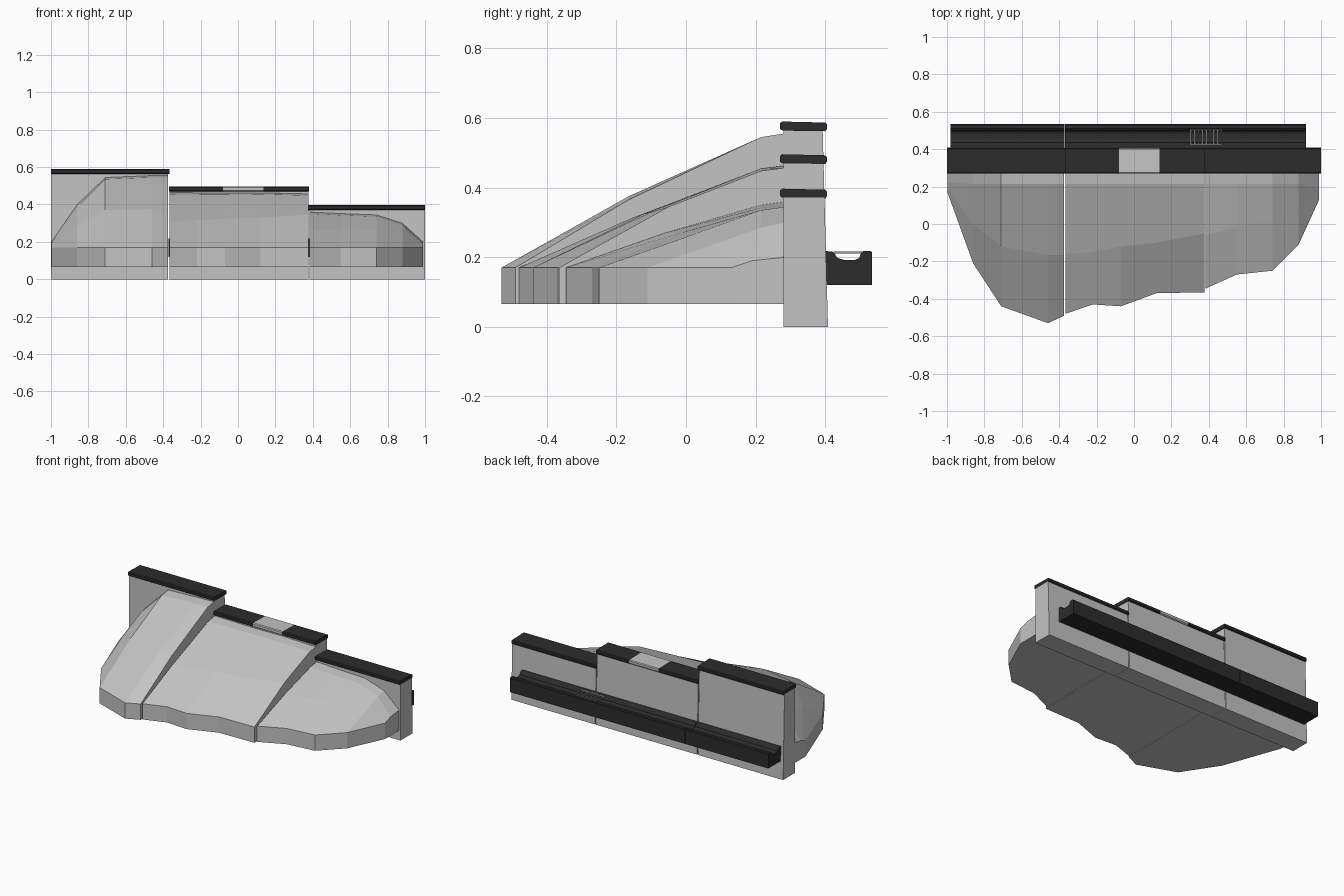
import bpy, bmesh, math


def material(name, v):
    m = bpy.data.materials.new(name)
    m.diffuse_color = (v, v, v, 1)
    return m


CONCRETE = material("light grey concrete", 0.55)
DARK = material("dark grey rubber", 0.025)
STEEL = material("grate steel", 0.35)


def make(name, verts, faces, mat):
    bm = bmesh.new()
    vs = [bm.verts.new(v) for v in verts]
    for f in faces:
        bm.faces.new([vs[i] for i in f])
    bmesh.ops.remove_doubles(bm, verts=bm.verts, dist=0.0002)
    bmesh.ops.recalc_face_normals(bm, faces=bm.faces)
    me = bpy.data.meshes.new(name)
    bm.to_mesh(me)
    bm.free()
    me.materials.append(mat)
    ob = bpy.data.objects.new(name, me)
    bpy.context.collection.objects.link(ob)
    return ob


def loft(name, rings, mat):
    """Skin a row of equal-length closed rings and cap both ends."""
    n = len(rings[0])
    verts = [p for r in rings for p in r]
    faces = [(k * n + i, k * n + (i + 1) % n, (k + 1) * n + (i + 1) % n, (k + 1) * n + i)
             for k in range(len(rings) - 1) for i in range(n)]
    faces += [tuple(range(n)), tuple(range(len(verts) - n, len(verts)))]
    return make(name, verts, faces, mat)


def extrude_x(name, profile, x0, x1, mat):
    return loft(name, [[(x, y, z) for y, z in profile] for x in (x0, x1)], mat)


GAP = 0.003
# section name, x start, x end, wall top height
SECTIONS = [("left", -1.0, -0.37, 0.565),
            ("middle", -0.37, 0.38, 0.47),
            ("right", 0.38, 1.0, 0.372)]

# stepped wall, back face leaning slightly
for name, x0, x1, top in SECTIONS:
    a = x0 + (GAP if x0 > -1 else 0)
    b = x1 - (GAP if x1 < 1 else 0)
    back = 0.408 - 0.027 * top
    extrude_x(name + "_wall", [(0.28, 0), (0.408, 0), (back, top), (0.28, top)], a, b, CONCRETE)


# coping strips with softened edges
def coping(name, x0, x1, z, mat):
    prof = [(0.277, z), (0.4, z - 0.002), (0.405, z + 0.004), (0.405, z + 0.018),
            (0.4, z + 0.023), (0.276, z + 0.026), (0.27, z + 0.021), (0.27, z + 0.005)]
    extrude_x(name, prof, x0, x1, mat)


coping("left_coping", -1, -0.367, 0.564, DARK)
coping("middle_coping_a", -0.37, -0.08, 0.47, DARK)
coping("middle_coping_light", -0.08, 0.135, 0.47, CONCRETE)
coping("middle_coping_b", 0.135, 0.38, 0.47, DARK)
coping("right_coping", 0.377, 1, 0.371, DARK)

# sloping banks; each column is x, front y, mid y, mid z, shoulder y, shoulder z, wall z
BANKS = {
    "left": [(-0.998, 0.17, 0.19, 0.178, 0.22, 0.19, 0.20),
             (-0.86, -0.21, 0.0, 0.29, 0.215, 0.385, 0.40),
             (-0.71, -0.44, -0.12, 0.37, 0.215, 0.535, 0.545),
             (-0.46, -0.53, -0.165, 0.375, 0.215, 0.545, 0.555),
             (-0.373, -0.49, -0.165, 0.365, 0.215, 0.545, 0.556)],
    "middle": [(-0.367, -0.48, -0.16, 0.31, 0.215, 0.455, 0.465),
               (-0.22, -0.43, -0.15, 0.315, 0.215, 0.453, 0.463),
               (-0.07, -0.44, -0.12, 0.325, 0.215, 0.453, 0.461),
               (0.12, -0.37, -0.10, 0.33, 0.215, 0.455, 0.463),
               (0.377, -0.365, -0.05, 0.345, 0.215, 0.448, 0.457)],
    "right": [(0.383, -0.345, -0.06, 0.27, 0.215, 0.35, 0.36),
              (0.55, -0.27, -0.015, 0.27, 0.215, 0.342, 0.352),
              (0.74, -0.25, 0.02, 0.265, 0.215, 0.335, 0.345),
              (0.88, -0.11, 0.06, 0.23, 0.215, 0.285, 0.30),
              (0.99, 0.13, 0.16, 0.18, 0.19, 0.19, 0.20)],
}
for name, cols in BANKS.items():
    rings = [[(x, 0.285, 0.065), (x, fy, 0.065), (x, fy, 0.17), (x, my, mz),
              (x, sy, sz), (x, 0.285, wz)] for x, fy, my, mz, sy, sz, wz in cols]
    loft(name + "_bank", rings, CONCRETE)

# rear drain channel in two lengths
half = [(0.4, 0.12), (0.535, 0.12), (0.535, 0.214), (0.53, 0.218), (0.51, 0.218), (0.503, 0.212),
        (0.498, 0.198), (0.485, 0.192), (0.455, 0.192), (0.435, 0.198), (0.426, 0.212),
        (0.42, 0.216), (0.4, 0.218)]
extrude_x("drain_channel_a", half, -0.98, -0.372, DARK)
extrude_x("drain_channel_b", half, -0.368, 0.92, DARK)

# drain grate
grate = [(0.424, 0.211), (0.506, 0.211), (0.506, 0.217), (0.424, 0.217)]
for i in range(9):
    x = 0.30 + i * 0.0205
    extrude_x("grate_bar", grate, x, x + 0.007, STEEL)
for y in (0.424, 0.500):
    extrude_x("grate_rail", [(y, 0.209), (y + 0.006, 0.209), (y + 0.006, 0.215), (y, 0.215)],
              0.30, 0.471, STEEL)
